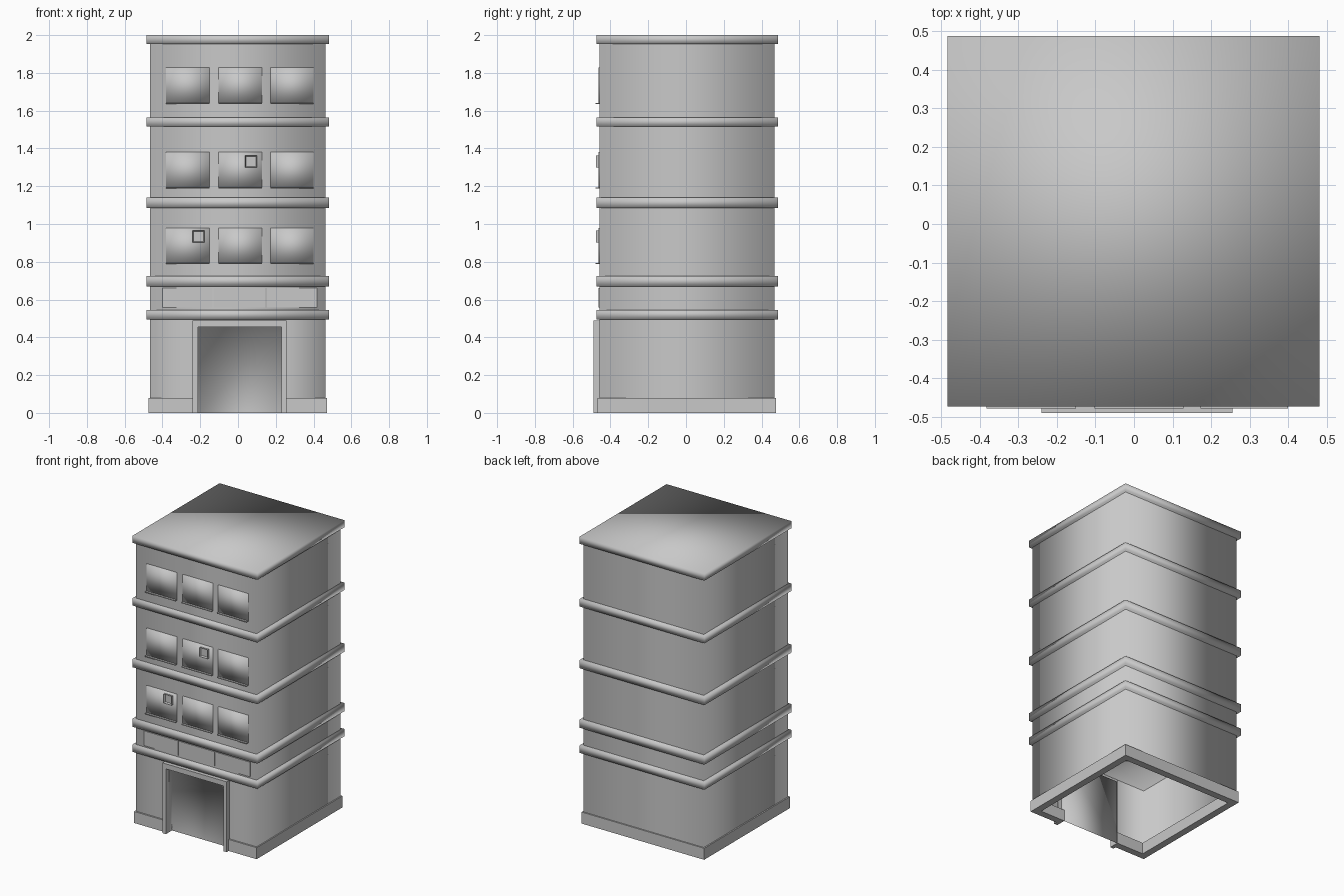
import bpy
import bmesh

if "Cube" in bpy.data.objects:
    bpy.data.objects.remove(bpy.data.objects["Cube"])

# Single plaster colour
plaster = bpy.data.materials.new("grey_plaster")
plaster.use_nodes = True
GREY = (0.58, 0.58, 0.58, 1)
plaster.diffuse_color = GREY
plaster.node_tree.nodes["Principled BSDF"].inputs["Base Color"].default_value = GREY

LEFT, RIGHT, FRONT, BACK = -0.465, 0.463, -0.457, 0.468
DOOR_L, DOOR_R, DOOR_TOP = -0.213, 0.23, 0.455


def finish(name, bm, smooth):
    mesh = bpy.data.meshes.new(name)
    bm.to_mesh(mesh)
    bm.free()
    mesh.materials.append(plaster)
    for poly in mesh.polygons:
        poly.use_smooth = smooth
    obj = bpy.data.objects.new(name, mesh)
    bpy.context.collection.objects.link(obj)
    return obj


def add_box(bm, x0, x1, y0, y1, z0, z1):
    geo = bmesh.ops.create_cube(bm, size=1)
    for v in geo["verts"]:
        v.co.x = x1 if v.co.x > 0 else x0
        v.co.y = y1 if v.co.y > 0 else y0
        v.co.z = z1 if v.co.z > 0 else z0
    return geo["verts"]


def box(name, *bounds, smooth=False):
    bm = bmesh.new()
    add_box(bm, *bounds)
    return finish(name, bm, smooth)


def add_wall(bm, path, z0, z1, closed):
    """Raise a sheet from a plan path; counter-clockwise faces outward."""
    low = [bm.verts.new((x, y, z0)) for x, y in path]
    high = [bm.verts.new((x, y, z1)) for x, y in path]
    n = len(path)
    for i in range(n if closed else n - 1):
        j = (i + 1) % n
        bm.faces.new((low[i], low[j], high[j], high[i]))
    return high


def plan(x0, x1, y0, y1):
    return [(x0, y0), (x1, y0), (x1, y1), (x0, y1)]


def door_plan(x0, x1, y0, y1):
    """Plan running round the building from one door side to the other."""
    c = plan(x0, x1, y0, y1)
    return [(DOOR_R, y0)] + c[1:] + [c[0], (DOOR_L, y0)]


# Ground floor walls, open under the building and at the doorway
bm = bmesh.new()
add_wall(bm, door_plan(LEFT, RIGHT, FRONT, BACK), 0, 0.5, False)
add_wall(bm, [(DOOR_L, FRONT), (DOOR_R, FRONT)], DOOR_TOP, 0.5, False)
finish("ground_floor_walls", bm, True)

# Plinth around the foot of the walls
bm = bmesh.new()
outer = door_plan(-0.474, 0.471, -0.468, 0.477)
inner = door_plan(-0.425, 0.423, -0.42, 0.428)
ring = outer + inner[::-1]
top = add_wall(bm, ring, 0, 0.08, True)
bm.verts.ensure_lookup_table()
bottom = list(bm.verts)[:len(ring)]
n = len(ring)
for i in range(n // 2 - 1):
    k = n - 1 - i
    bm.faces.new((top[i], top[i + 1], top[k - 1], top[k]))
    bm.faces.new((bottom[k], bottom[k - 1], bottom[i + 1], bottom[i]))
finish("plinth", bm, False)

# String courses and roof slab, with the upper walls between them
bands = [(0.495, 0.545), (0.67, 0.725), (1.085, 1.14), (1.515, 1.565), (1.952, 2.0)]
for i, (z0, z1) in enumerate(bands):
    name = "roof_slab" if i == len(bands) - 1 else f"string_course_{i + 1}"
    box(name, -0.484, 0.481, -0.473, 0.488, z0, z1, smooth=True)
for i in range(len(bands) - 1):
    bm = bmesh.new()
    add_wall(bm, plan(LEFT, RIGHT, FRONT, BACK), bands[i][1], bands[i + 1][0], True)
    finish(f"upper_walls_{i + 1}", bm, True)

# Recessed door with its reveal
bm = bmesh.new()
deep = FRONT + 0.035
high = add_wall(bm, [(DOOR_L, FRONT), (DOOR_L, deep), (DOOR_R, deep), (DOOR_R, FRONT)],
                0, DOOR_TOP, False)
bm.faces.new(high)
finish("door", bm, True)

# Door frame
bm = bmesh.new()
add_box(bm, -0.24, DOOR_L, -0.49, -0.45, 0, 0.49)
add_box(bm, DOOR_R, 0.256, -0.49, -0.45, 0, 0.49)
add_box(bm, DOOR_L, DOOR_R, -0.49, -0.45, DOOR_TOP, 0.49)
finish("door_frame", bm, False)

# Sign panels over the door
for i, (x0, x1) in enumerate([(-0.4, -0.137), (-0.127, 0.143), (0.153, 0.417)]):
    box(f"sign_panel_{i + 1}", x0, x1, FRONT - 0.007, FRONT + 0.01, 0.558, 0.66)

# Windows with thin sills
columns = [(-0.382, -0.15), (-0.102, 0.128), (0.172, 0.4)]
rows = [(0.79, 0.98), (1.19, 1.38), (1.638, 1.828)]
for r, (z0, z1) in enumerate(rows):
    for c, (x0, x1) in enumerate(columns):
        tag = f"{r + 1}_{c + 1}"
        box(f"window_{tag}", x0, x1, FRONT - 0.007, FRONT + 0.01, z0, z1, smooth=True)
        box(f"window_sill_{tag}", x0, x1, -0.478, FRONT, z0 - 0.003, z0 + 0.003)

# Small vent boxes with hollow fronts
for i, (x, z) in enumerate([(-0.24, 0.902), (0.037, 1.3)]):
    bm = bmesh.new()
    add_box(bm, x, x + 0.063, -0.477, FRONT, z, z + 0.063)
    bm.normal_update()
    face = [f for f in bm.faces if f.normal.y < -0.9]
    bmesh.ops.inset_region(bm, faces=face, thickness=0.008)
    bmesh.ops.translate(bm, verts=face[0].verts, vec=(0, 0.011, 0))
    finish(f"vent_box_{i + 1}", bm, False)
